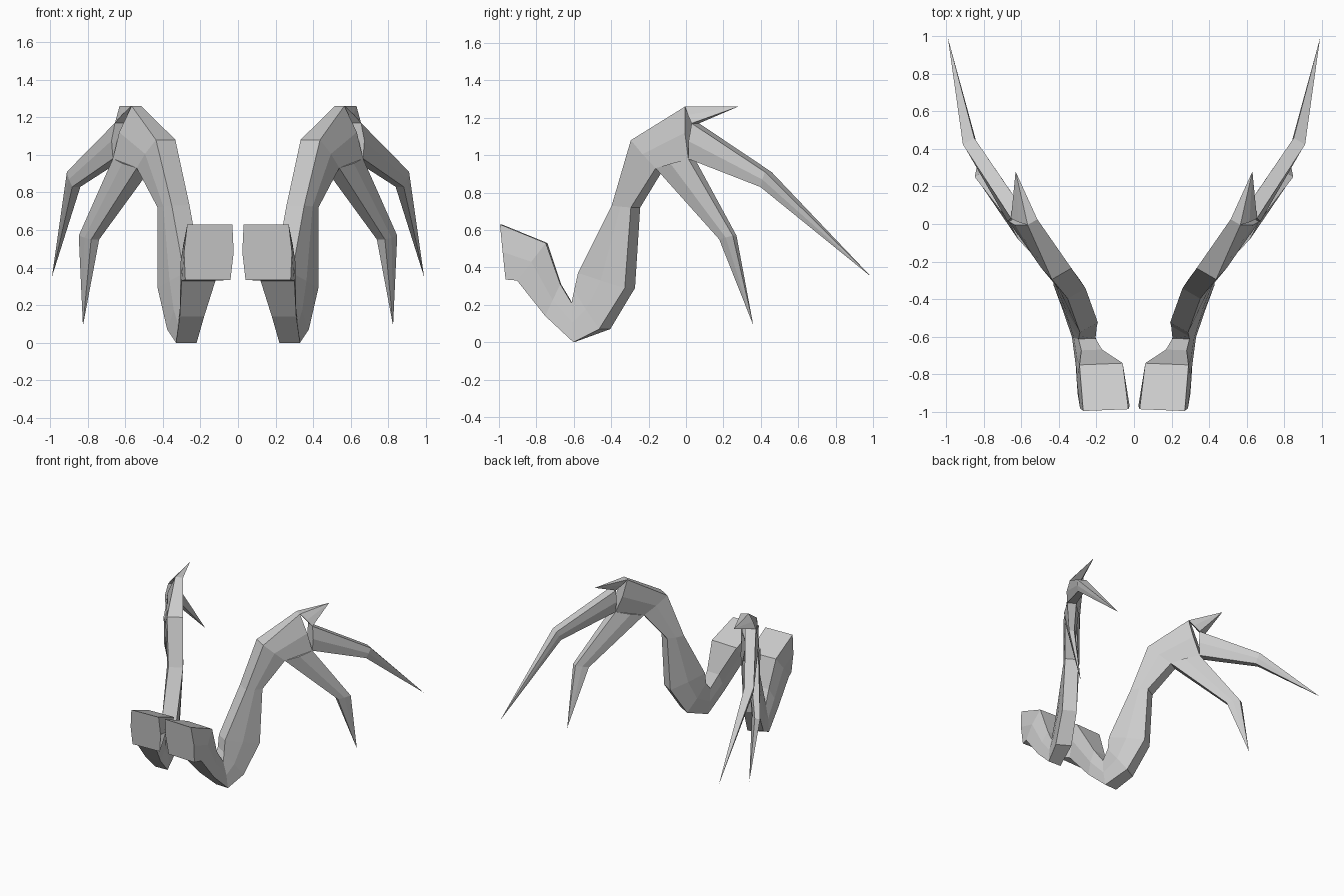
import bpy, bmesh
from mathutils import Vector

if "Cube" in bpy.data.objects:
    bpy.data.objects.remove(bpy.data.objects["Cube"])

BLADE = Vector((0.86, -0.5, 0))   # sideways direction of the swept limb
BLOCK = Vector((1, -0.04, 0))     # sideways direction of the front block


def ring(top, bottom, ht, hb, side=BLADE, bulge=1.15):
    """Six-sided section from two centre points and their half thicknesses."""
    t, b = Vector(top), Vector(bottom)
    m, hm = (t + b) / 2, (ht + hb) / 2 * bulge
    return [t + side * ht, m + side * hm, b + side * hb,
            b - side * hb, m - side * hm, t - side * ht]


def loft(name, rings, tip=None):
    """Skin sections into a flat-shaded limb, optionally pointed, and mirror it."""
    bm = bmesh.new()
    rows = [[bm.verts.new(p) for p in r] for r in rings]
    for a, b in zip(rows, rows[1:]):
        for i in range(6):
            j = (i + 1) % 6
            bm.faces.new((a[i], a[j], b[j], b[i]))
    bm.faces.new(rows[0])
    if tip:
        v = bm.verts.new(tip)
        for i in range(6):
            bm.faces.new((rows[-1][i], rows[-1][(i + 1) % 6], v))
    else:
        bm.faces.new(rows[-1])
    bmesh.ops.recalc_face_normals(bm, faces=bm.faces[:])
    me = bpy.data.meshes.new(name)
    bm.to_mesh(me)
    bm.free()
    ob = bpy.data.objects.new(name, me)
    bpy.context.collection.objects.link(ob)
    mod = ob.modifiers.new("mirror", 'MIRROR')
    mod.use_axis[0] = True
    mod.use_mirror_merge = False


# palm landmarks shared by the arm and the claws
wrist_top, wrist_low = (.385, -.265, 1.08), (.50, -.14, .93)
apex = (.54, .01, 1.26)
notch_high, notch_low = (.62, .05, 1.17), (.635, .03, .98)

# shoulder block, hooked elbow and upright forearm, ending in the palm
loft("arm", [
    ring((.15, -.99, .63), (.16, -.96, .335), .12, .12, BLOCK, 1.1),
    ring((.175, -.745, .53), (.21, -.90, .33), .115, .09, BLOCK, 1.1),
    ring((.225, -.67, .31), (.245, -.75, .14), .055, .065, BLOCK),
    ring((.25, -.61, .21), (.275, -.60, 0), .045, .055, BLOCK),
    ring((.245, -.57, .28), (.325, -.435, .07), .055, .06),
    ring((.24, -.55, .37), (.38, -.30, .29), .055, .055),
    ring((.305, -.37, .73), (.385, -.27, .72), .055, .05),
    ring(wrist_top, wrist_low, .06, .045),
    ring(apex, notch_low, .03, .035, BLADE, 1.6),
])

# short spur at the top of the palm
loft("spur", [ring(apex, notch_high, .03, .04)], (.63, .28, 1.26))

# long rear claw
loft("long_claw", [
    ring(notch_high, notch_low, .04, .035, BLADE, 1.4),
    ring((.88, .44, .91), (.86, .41, .83), .035, .025),
], (.99, .99, .35))

# lower claw
loft("lower_claw", [
    ring(notch_low, wrist_low, .035, .045, BLADE, 1.4),
    ring((.83, .26, .57), (.76, .19, .55), .02, .025),
], (.825, .36, .09))
